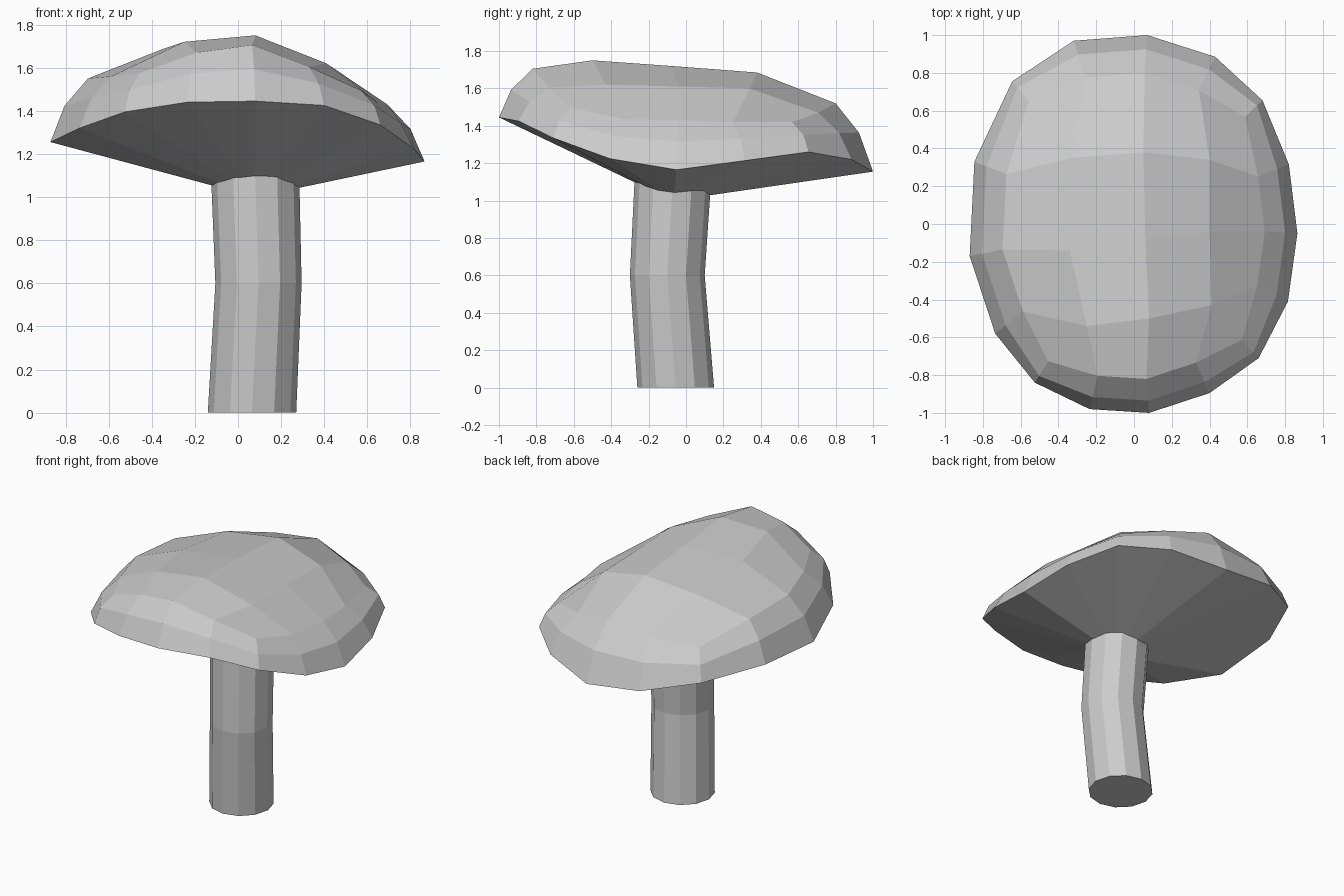
import bpy, bmesh
from math import sin, cos, pi

if "Cube" in bpy.data.objects:
    bpy.data.objects.remove(bpy.data.objects["Cube"])


def finish(name, bm):
    bmesh.ops.recalc_face_normals(bm, faces=bm.faces[:])
    mesh = bpy.data.meshes.new(name)
    bm.to_mesh(mesh)
    bm.free()
    obj = bpy.data.objects.new(name, mesh)
    bpy.context.collection.objects.link(obj)
    return obj


def bridge(bm, a, b):
    n = len(a)
    for i in range(n):
        j = (i + 1) % n
        bm.faces.new((a[i], a[j], b[j], b[i]))


# Stem: 12-sided tube with a slight bend, its top buried in the cap
bm = bmesh.new()
rings = []
for x, y, z, r in ((.065, -.055, 0, .205), (.095, -.10, .6, .2), (.078, -.068, 1.15, .205)):
    rings.append([bm.verts.new((x + r * cos(i * pi / 6), y + r * sin(i * pi / 6), z))
                  for i in range(12)])
bridge(bm, rings[0], rings[1])
bridge(bm, rings[1], rings[2])
bm.faces.new(rings[0])
bm.faces.new(rings[2])
finish("stem", bm)

# Cap rim, counter-clockwise from the front left: x, y, z, rise to the shoulder
RIM = [(-.525, -.84, 1.395, .18), (-.235, -.98, 1.44, .23), (.08, -1, 1.445, .26), (.40, -.895, 1.425, .18),
       (.66, -.71, 1.335, .16), (.815, -.41, 1.225, .21), (.865, -.05, 1.165, .265), (.82, .315, 1.214, .205),
       (.68, .655, 1.26, .16), (.43, .885, 1.22, .25), (.07, 1, 1.155, .365), (-.32, .97, 1.197, .29),
       (-.645, .755, 1.258, .19), (-.845, .33, 1.279, .25), (-.87, -.17, 1.255, .295), (-.735, -.58, 1.32, .24)]

bm = bmesh.new()
rim, lip, shoulder = [], [], []
for i, (x, y, z, rise) in enumerate(RIM):
    s = .865 if i % 4 == 0 else .80
    if i in (1, 2, 3):
        s = .82
    t = (1 + s) / 2 + .025
    rim.append(bm.verts.new((x, y, z)))
    lip.append(bm.verts.new((x * t, y * t, z + rise * .57)))
    shoulder.append(bm.verts.new((x * s, y * s, z + rise)))
bridge(bm, rim, lip)
bridge(bm, lip, shoulder)

# Underside: shallow cone down to a point inside the stem
apex = bm.verts.new((.08, -.07, 1.0))
for i in range(16):
    bm.faces.new((rim[i], apex, rim[(i + 1) % 16]))

# Crown: 4 x 4 grid of faces filling the shoulder ring
CROWN = [[(-.25, -.54, 1.72), (.08, -.50, 1.75), (.41, -.43, 1.62)],
         [(-.34, -.14, 1.69), (.06, -.08, 1.72), (.40, -.04, 1.61)],
         [(-.33, .35, 1.64), (.05, .38, 1.685), (.40, .34, 1.60)]]
grid = [shoulder[0:5]]
for r, row in enumerate(CROWN):
    grid.append([shoulder[15 - r]] + [bm.verts.new(p) for p in row] + [shoulder[5 + r]])
grid.append(shoulder[12:7:-1])
for r in range(4):
    for c in range(4):
        bm.faces.new((grid[r][c], grid[r][c + 1], grid[r + 1][c + 1], grid[r + 1][c]))
finish("cap", bm)
